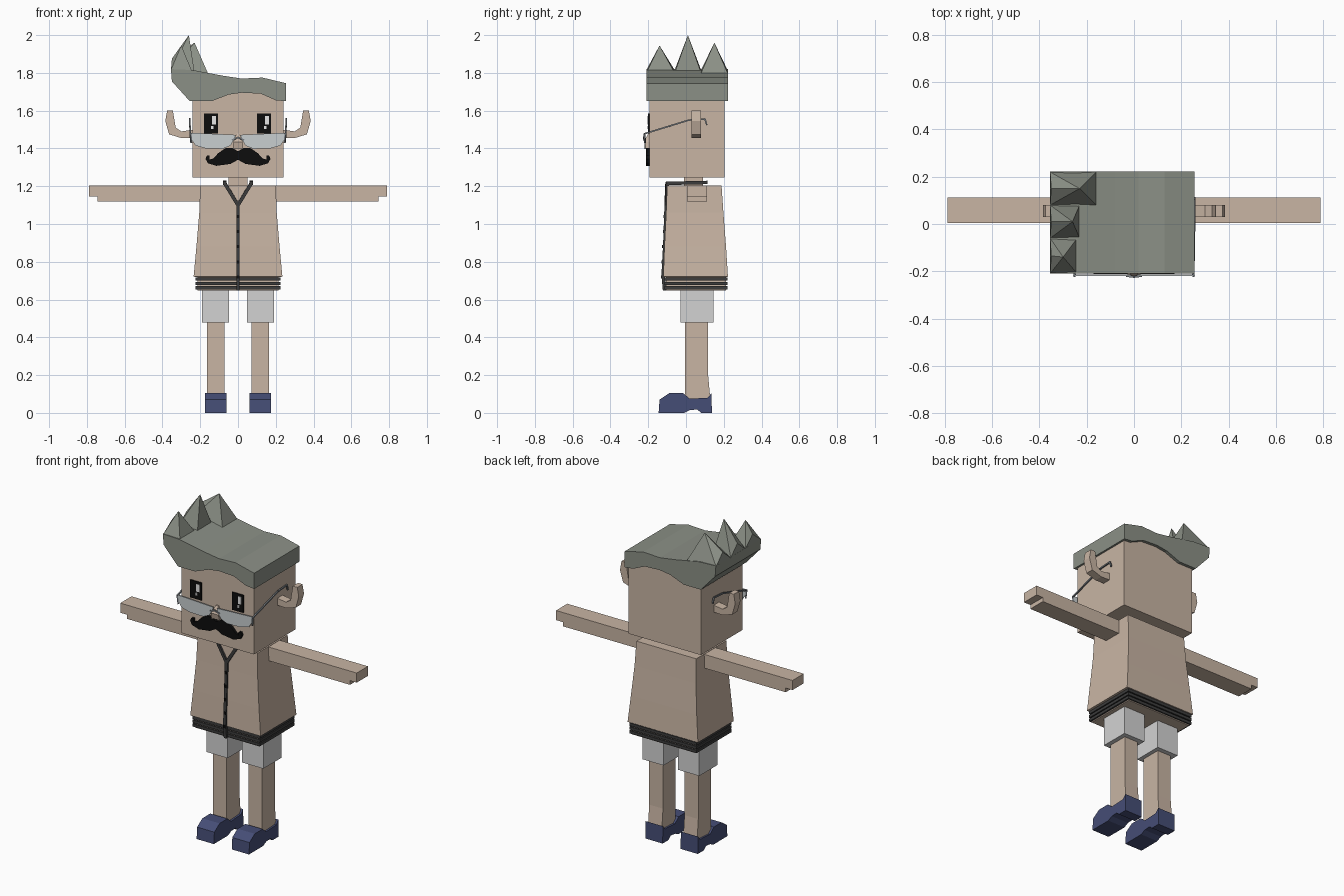
import bpy, bmesh
from mathutils import Vector

cube = bpy.data.objects.get("Cube")
if cube:
    bpy.data.objects.remove(cube, do_unlink=True)


def material(name, r, g, b):
    m = bpy.data.materials.new(name)
    m.use_nodes = True
    m.diffuse_color = (r, g, b, 1)
    m.node_tree.nodes["Principled BSDF"].inputs["Base Color"].default_value = (r, g, b, 1)
    return m


SKIN = material("skin", .58, .46, .37)
HAIR = material("grey green hair", .26, .28, .24)
SHORTS = material("light grey cloth", .65, .65, .65)
SHOE = material("navy shoe", .06, .075, .18)
TRIM = material("charcoal trim", .045, .045, .045)
BLACK = material("black", .004, .004, .004)
WHITE = material("white", .9, .9, .9)
LENS = material("pale lens", .58, .62, .63)
METAL = material("grey metal", .2, .22, .24)


def finish(name, bm, mat):
    bmesh.ops.recalc_face_normals(bm, faces=bm.faces[:])
    mesh = bpy.data.meshes.new(name)
    bm.to_mesh(mesh)
    bm.free()
    mesh.materials.append(mat)
    ob = bpy.data.objects.new(name, mesh)
    bpy.context.collection.objects.link(ob)
    return ob


def skin_rings(name, rings, mat):
    """Join equal-sized loops of points and cap both ends."""
    bm = bmesh.new()
    loops = [[bm.verts.new(p) for p in ring] for ring in rings]
    for a, b in zip(loops, loops[1:]):
        n = len(a)
        for i in range(n):
            j = (i + 1) % n
            bm.faces.new((a[i], a[j], b[j], b[i]))
    bm.faces.new(loops[0])
    bm.faces.new(loops[-1])
    return finish(name, bm, mat)


def tower(name, levels, mat):
    """Stack rectangles given as centre x, half width, front y, back y, z."""
    return skin_rings(name, [[(c - w, f, z), (c + w, f, z), (c + w, k, z), (c - w, k, z)]
                             for c, w, f, k, z in levels], mat)


def box(name, x0, x1, y0, y1, z0, z1, mat):
    c, w = (x0 + x1) / 2, abs(x1 - x0) / 2
    return tower(name, [(c, w, y0, y1, z0), (c, w, y0, y1, z1)], mat)


def front_prism(name, pts, y0, y1, mat, side=1):
    return skin_rings(name, [[(side * x, y, z) for x, z in pts] for y in (y0, y1)], mat)


def side_prism(name, pts, x0, x1, mat):
    return skin_rings(name, [[(x, y, z) for y, z in pts] for x in (x0, x1)], mat)


def bars(name, path, w, mat):
    """Square rods along a path."""
    bm = bmesh.new()
    for p, q in zip(path, path[1:]):
        p, q = Vector(p), Vector(q)
        d = q - p
        new = bmesh.ops.create_cube(bm, size=1)["verts"]
        rot = d.to_track_quat('Z', 'X')
        for v in new:
            v.co = (p + q) / 2 + rot @ Vector((v.co.x * w, v.co.y * w, v.co.z * (d.length + w / 2)))
    return finish(name, bm, mat)


# Head, neck and torso
box("head", -.242, .242, -.194, .204, 1.245, 1.7, SKIN)
box("neck", -.05, .05, -.01, .09, 1.19, 1.26, SKIN)
tower("jacket", [(0, .215, -.105, .212, .648), (0, .215, -.105, .212, .72), (0, .235, -.12, .222, .721),
                 (0, .22, -.114, .212, .88), (0, .205, -.105, .198, 1.06), (0, .2, -.1, .188, 1.205)], SKIN)
for i in range(3):
    z = .654 + i * .023
    box(f"waistband_rib_{i + 1}", -.225, .225, -.113, .22, z, z + .017, TRIM)

# Zip, studs and collar
bars("zip", [(0, -.105, 1.1), (0, -.112, .9), (0, -.121, .73), (0, -.114, .652)], .018, TRIM)
for i in range(5):
    z = 1.04 - i * .08
    y = -.112 - i * .003
    box(f"zip_stud_{i + 1}", -.007, .007, y - .008, y, z - .008, z + .008, BLACK)
for s, side in ((1, "left"), (-1, "right")):
    bars(f"{side}_collar", [(0, -.105, 1.1), (s * .07, -.1, 1.215), (s * .07, .11, 1.22)], .018, TRIM)

# Arms, legs and ears
ear = [(.235, 1.457), (.3, 1.455), (.365, 1.475), (.385, 1.545), (.375, 1.6),
       (.345, 1.6), (.33, 1.51), (.3, 1.49), (.235, 1.5)]
sole = [(-.145, 0), (-.01, 0), (.02, .015), (.06, .018), (.08, 0), (.137, 0), (.135, .104),
        (.115, .08), (.02, .075), (-.015, .104), (-.09, .104), (-.14, .07)]
arm = [(.19, 1.12), (.745, 1.12), (.745, 1.145), (.79, 1.145), (.79, 1.203), (.19, 1.203)]
for s, side in ((1, "left"), (-1, "right")):
    front_prism(f"{side}_arm", arm, .005, .112, SKIN, s)
    box(f"{side}_shorts_leg", s * .048, s * .19, -.03, .145, .478, .66, SHORTS)
    tower(f"{side}_leg", [(s * .118, .046, -.005, .13, .06), (s * .118, .046, -.005, .117, .2),
                          (s * .118, .046, -.005, .117, .5)], SKIN)
    side_prism(f"{side}_shoe", sole, s * .06, s * .175, SHOE)
    front_prism(f"{side}_ear", ear, .03, .08, SKIN, s)

# Hair swept to one side, with three spikes
hair = [(-.255, 1.65), (-.14, 1.65), (-.05, 1.685), (.02, 1.695), (.12, 1.69), (.2, 1.655), (.255, 1.65),
        (.255, 1.745), (.13, 1.775), (.02, 1.77), (-.08, 1.785), (-.16, 1.8), (-.24, 1.815),
        (-.355, 1.82), (-.35, 1.755)]
front_prism("hair", hair, -.21, .222, HAIR)
spikes = [(-.21, -.06, -.24, (-.3, -.14, 1.945)),
          (-.06, .08, -.23, (-.26, .01, 2.0)),
          (.08, .22, -.16, (-.23, .15, 1.96))]
for i, (y0, y1, x1, tip) in enumerate(spikes):
    bm = bmesh.new()
    base = [bm.verts.new(p) for p in ((-.355, y0, 1.815), (x1, y0, 1.8), (x1, y1, 1.8), (-.355, y1, 1.815))]
    ym = (y0 + y1) / 2
    # the outer edge bulges before it narrows to the tip
    ridge = bm.verts.new((-.35, ym, 1.875))
    top = bm.verts.new(tip)
    bm.faces.new(base)
    bm.faces.new((base[0], ridge, base[3]))
    bm.faces.new((base[0], top, ridge))
    bm.faces.new((base[3], ridge, top))
    for j in range(3):
        bm.faces.new((base[j], base[j + 1], top))
    finish(f"hair_spike_{i + 1}", bm, HAIR)

# Eyes with highlights
for c, side in ((.138, "left"), (-.142, "right")):
    box(f"{side}_eye", c - .037, c + .037, -.201, -.194, 1.48, 1.586, BLACK)
    box(f"{side}_eye_highlight", c + .005, c + .026, -.204, -.2, 1.528, 1.573, WHITE)
    box(f"{side}_eye_glint", c, c + .012, -.204, -.2, 1.503, 1.52, WHITE)

# Nose, moustache and half-moon glasses
tower("nose", [(0, .028, -.215, -.19, 1.4), (0, .024, -.222, -.19, 1.435), (0, .008, -.2, -.19, 1.478)], SKIN)
half = [(0, 1.385), (.03, 1.402), (.065, 1.402), (.105, 1.375), (.13, 1.347), (.15, 1.342), (.152, 1.362),
        (.165, 1.362), (.172, 1.345), (.16, 1.322), (.115, 1.308), (.04, 1.318), (0, 1.34)]
lens = [(.25, 1.483), (.248, 1.45), (.225, 1.415), (.17, 1.4), (.08, 1.398), (.04, 1.415), (.018, 1.45), (.012, 1.472)]
for s, side in ((1, "left"), (-1, "right")):
    front_prism(f"{side}_moustache", half, -.211, -.192, BLACK, s)
    front_prism(f"{side}_lens", lens, -.22, -.214, LENS, s)
    bars(f"{side}_glasses_temple", [(s * .247, -.217, 1.43), (s * .252, -.22, 1.478), (s * .256, .015, 1.55),
                                    (s * .256, .1, 1.556), (s * .256, .11, 1.525)], .008, METAL)
bars("glasses_bridge", [(-.03, -.22, 1.445), (0, -.224, 1.458), (.03, -.22, 1.445)], .008, METAL)
